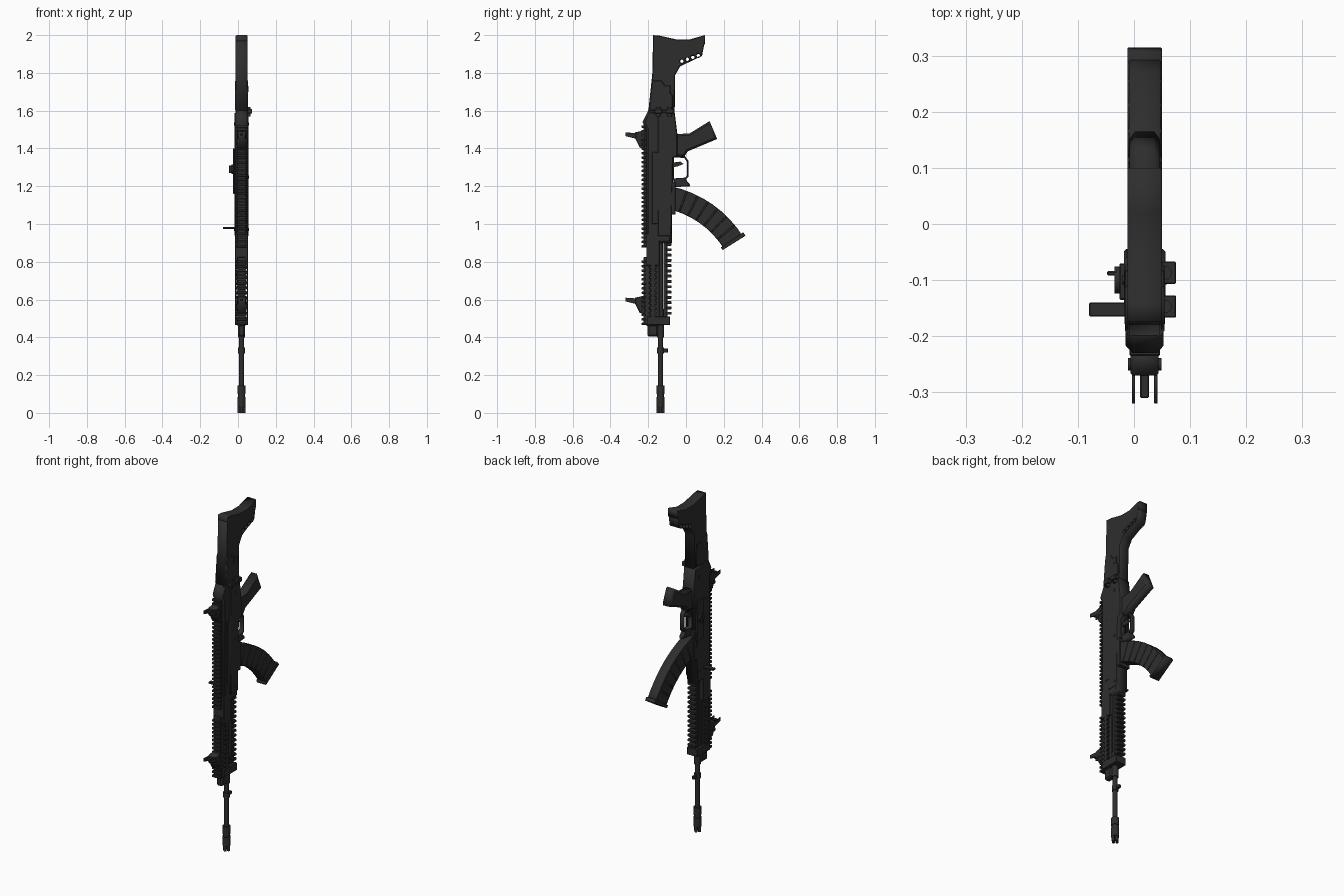
import bpy, math
from mathutils import Matrix, Vector

cube = bpy.data.objects.get("Cube")
if cube:
    bpy.data.objects.remove(cube, do_unlink=True)

CENTRE = .019   # x of the body's centre plane
BORE = -.135    # y of the barrel axis
HALF = .031     # half width of the body
CHAMFER = .004

matte_black = bpy.data.materials.new("matte_black")
matte_black.use_nodes = True
colour = (.027, .027, .027, 1)
matte_black.diffuse_color = colour
shader = matte_black.node_tree.nodes["Principled BSDF"]
shader.inputs["Base Color"].default_value = colour


def plate(name, outline, half=HALF, offset=0, chamfer=CHAMFER, holes=()):
    """Side outline in (y, z), with optional holes, extruded along x."""
    curve = bpy.data.curves.new(name, "CURVE")
    curve.dimensions = "2D"
    curve.fill_mode = "BOTH"
    curve.extrude = half - chamfer
    curve.bevel_depth = chamfer
    curve.bevel_resolution = 0
    curve.offset = -chamfer
    for loop in (outline, *holes):
        spline = curve.splines.new("POLY")
        spline.points.add(len(loop) - 1)
        for point, (y, z) in zip(spline.points, loop):
            point.co = (y, z, 0, 1)
        spline.use_cyclic_u = True
    curve.materials.append(matte_black)
    part = bpy.data.objects.new(name, curve)
    bpy.context.collection.objects.link(part)
    side_on = Matrix(((0, 0, 1), (1, 0, 0), (0, 1, 0))).to_4x4()
    part.matrix_world = Matrix.Translation((CENTRE + offset, 0, 0)) @ side_on
    bpy.ops.object.select_all(action="DESELECT")
    part.select_set(True)
    bpy.context.view_layer.objects.active = part
    bpy.ops.object.convert(target="MESH")


def block(name, half, ys, zs, offset=0, chamfer=.002):
    """Chamfered box given by its half width and its y and z spans."""
    bpy.ops.mesh.primitive_cube_add(size=1)
    part = bpy.context.object
    part.name = name
    size = Vector((half * 2, ys[1] - ys[0], zs[1] - zs[0]))
    middle = Vector((CENTRE + offset, sum(ys) / 2, sum(zs) / 2))
    part.data.transform(Matrix.Translation(middle) @ Matrix.Diagonal(size).to_4x4())
    part.data.materials.append(matte_black)
    bevel = part.modifiers.new("Chamfer", "BEVEL")
    bevel.width = chamfer
    bevel.segments = 1
    return part


def teeth(name, half, ys, start, end, pitch):
    """Row of rail teeth running up z."""
    tooth = block(name, half, ys, (start, start + pitch * .55))
    array = tooth.modifiers.new("Row", "ARRAY")
    array.use_relative_offset = False
    array.use_constant_offset = True
    array.constant_offset_displace = (0, 0, pitch)
    array.count = int((end - start) / pitch)


def rod(name, radius, bottom, top, y=BORE, offset=0):
    """Upright cylinder."""
    bpy.ops.mesh.primitive_cylinder_add(vertices=20, radius=radius, depth=top - bottom)
    part = bpy.context.object
    part.name = name
    part.location = (CENTRE + offset, y, (bottom + top) / 2)
    part.data.materials.append(matte_black)
    bpy.ops.object.shade_smooth_by_angle()
    return part


def pin(name, radius, y, z, half, offset=0):
    """Cylinder lying along x."""
    part = rod(name, radius, z - half, z + half, y, offset)
    part.rotation_euler.y = math.pi / 2


def ring(y, z, radius, sides=10):
    angles = [math.tau * i / sides for i in range(sides)]
    return [(y + radius * math.cos(a), z + radius * math.sin(a)) for a in angles]


def arc_band(name, half, inner, outer, start, end, steps):
    """Curved band of the magazine between two radii and two angles."""
    angles = [math.radians(start + (end - start) * i / steps) for i in range(steps + 1)]
    path = [(outer, a) for a in angles] + [(inner, a) for a in reversed(angles)]
    plate(name, [(r * math.cos(a) - .205, r * math.sin(a) + .613) for r, a in path], half, chamfer=.002)


# Barrel, gas block and slotted muzzle device
rod("barrel", .013, .1, .95)
rod("barrel_sleeve", .018, .4, .55)
rod("gas_block", .018, .315, .345)
block("gas_block_lug", .008, (BORE, -.095), (.32, .34))
rod("muzzle_body", .022, .03, .085)
rod("muzzle_neck", .018, .08, .11)
rod("muzzle_collar", .022, .1, .145)
for y, x in ring(BORE, 0, .0135, sides=4):
    rod("muzzle_prong", .008, 0, .035, y, x)

# Handguard with side rails and lower rail
block("handguard_core", .021, (-.21, -.14), (.46, .95))
block("gas_tube_nose", .019, (-.205, -.147), (.405, .5), chamfer=.008)
block("handguard_front", .034, (-.205, -.085), (.465, .51))
block("handguard_rear", .034, (-.21, -.14), (.78, .95))
block("lower_rail", .02, (-.12, -.098), (.48, .94))
teeth("lower_rail_teeth", .025, (-.105, -.077), .52, .92, .028)
teeth("side_rail_teeth", .034, (-.195, -.155), .52, .8, .027)
for side in (-HALF, HALF):
    block("side_rail", .003, (-.187, -.163), (.5, .8), side)

# Receiver
plate("upper_receiver", [(-.21, .9), (-.075, .9), (-.07, 1.59), (-.2, 1.6), (-.23, 1.54), (-.21, 1.5)],
      .034, chamfer=.012)
plate("lower_receiver", [(-.15, .935), (-.078, .935), (-.068, 1.35), (-.045, 1.36), (-.045, 1.47),
                         (-.06, 1.59), (-.15, 1.59)], .037)
block("magazine_well", .036, (-.09, -.055), (1.05, 1.22))
block("port_cover", .036, (-.18, BORE), (1, 1.38))
for z in (.97, 1.25, 1.53):
    pin("receiver_pin", .008, -.1, z, .04)

# Top rail in two lengths
for start, end in ((.465, .825), (.875, 1.54)):
    block("top_rail", .022, (-.224, -.2), (start, end))
    teeth("top_rail_teeth", .027, (-.235, -.215), start, end, .0235)

# Flip-up sights: foot, post, screw and twin ears
for name, z in (("front_sight", .6), ("rear_sight", 1.475)):
    plate(name + "_foot", [(-.22, z - .08), (-.245, z - .07), (-.27, z - .02), (-.27, z + .01),
                           (-.22, z + .02)], .025)
    block(name + "_post", .008, (-.31, -.25), (z - .007, z + .004))
    pin(name + "_screw", .011, -.25, z - .035, .03)
    for side in (-.02, .02):
        plate(name + "_ear", [(-.32, z - .01), (-.24, z - .03), (-.24, z + .004), (-.32, z + .01)],
              .003, side, chamfer=.001)

# Stock with vent holes, butt pad and hinge
vents = [ring(-.022 + i * .029, 1.862 + i * .01, .009) for i in range(4)]
plate("stock", [(-.2, 1.59), (-.06, 1.59), (-.057, 1.79), (-.03, 1.835), (.085, 1.89), (.1, 1.97),
                (-.175, 1.97), (-.178, 1.8)], holes=vents)
plate("butt_pad", [(-.175, 1.95), (.1, 1.95), (.1, 2), (.02, 1.977), (-.05, 1.977), (-.14, 1.997), (-.175, 2)])
plate("stock_base", [(-.195, 1.6), (-.07, 1.6), (-.07, 1.68), (-.13, 1.76), (-.18, 1.76)], .035)
block("stock_button", .036, (-.118, -.082), (1.697, 1.733))
for y in (-.147, -.087):
    rod("hinge_knuckle", .012, 1.57, 1.62, y, .036)
    block("hinge_leaf", .013, (y - .02, y + .02), (1.585, 1.61), .043)

# Pistol grip, trigger guard and trigger
plate("pistol_grip", [(-.06, 1.36), (-.01, 1.355), (.01, 1.385), (.165, 1.45), (.125, 1.545), (.02, 1.48),
                      (-.06, 1.475)], .027, chamfer=.01)
guard = [(-.07, 1.23), (0, 1.235), (.012, 1.25), (.012, 1.335), (-.005, 1.36), (-.07, 1.365)]
opening = [(-.03 + (y + .03) * .85, 1.297 + (z - 1.297) * .83) for y, z in guard]
plate("trigger_guard", guard, .014, chamfer=.001, holes=[opening])
plate("trigger", [(-.07, 1.3), (-.045, 1.305), (-.012, 1.318), (-.03, 1.33), (-.07, 1.325)], .007, chamfer=.001)
plate("magazine_release", [(-.065, 1.195), (.02, 1.2), (.02, 1.21), (-.005, 1.24), (-.065, 1.24)], .014)

# Curved magazine with cross ribs and a floor plate
arc_band("magazine", .028, .48, .6, 78, 32, 8)
for angle in range(39, 70, 6):
    arc_band("magazine_rib", HALF, .484, .596, angle + 1, angle, 1)
arc_band("magazine_floor", HALF, .47, .613, 34, 32, 1)

# Charging handle and selector on the right side
block("charging_handle", .033, (-.165, -.14), (.973, .983), -.066)
block("selector_plate", .008, (BORE, -.07), (1.16, 1.4), -.037)
pin("selector_hub", .024, -.1, 1.29, .012, -.042)
block("selector_lever", .009, (-.092, -.084), (1.27, 1.31), -.058)
